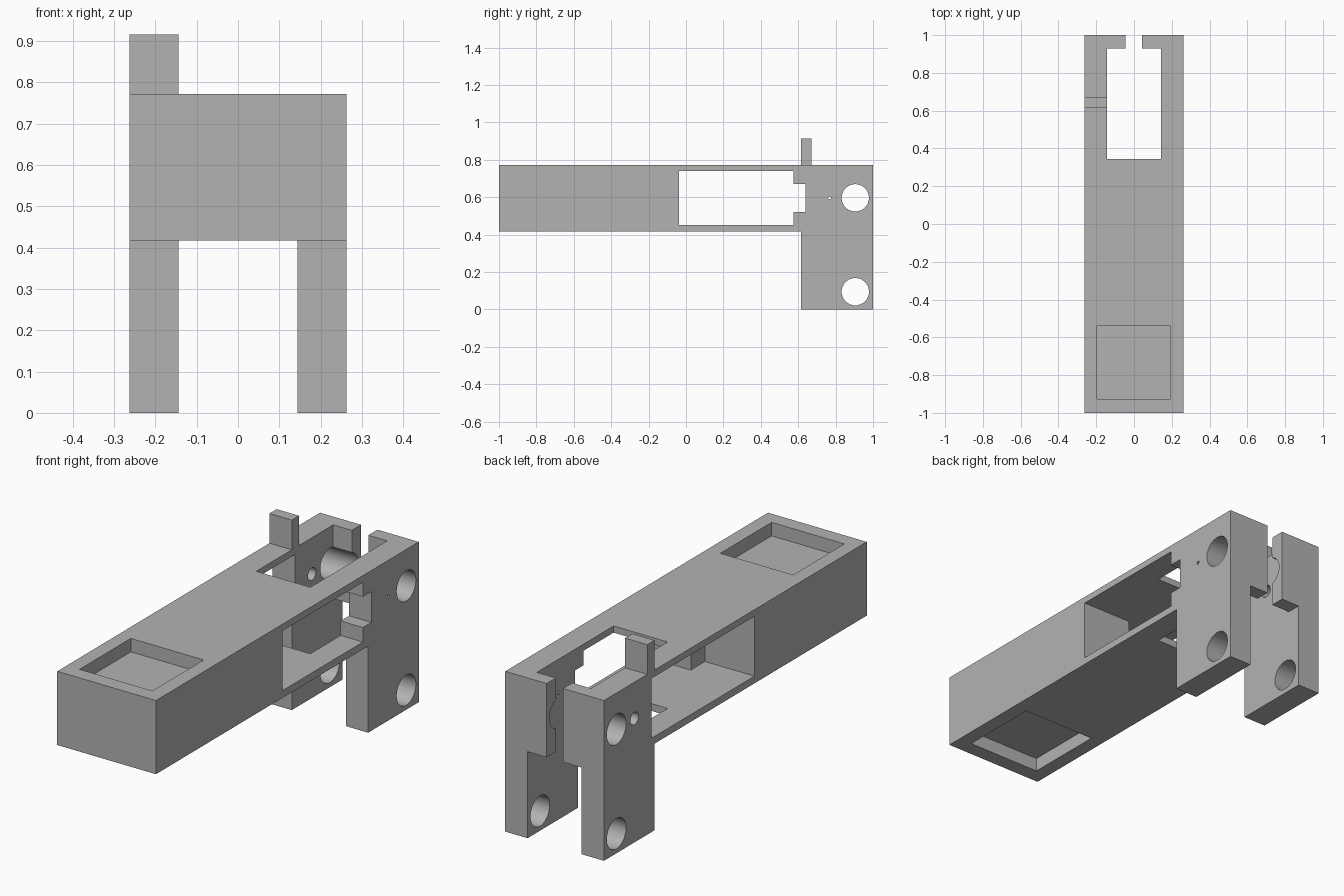
import bpy, bmesh, math
from mathutils import Matrix

cube = bpy.data.objects.get("Cube")
if cube:
    bpy.data.objects.remove(cube, do_unlink=True)

grey = bpy.data.materials.new("plain_grey")
grey.use_nodes = True
COLOUR = (0.45, 0.45, 0.45, 1)
grey.diffuse_color = COLOUR
grey.node_tree.nodes["Principled BSDF"].inputs["Base Color"].default_value = COLOUR


def add_object(name, bm):
    bmesh.ops.recalc_face_normals(bm, faces=bm.faces)
    mesh = bpy.data.meshes.new(name)
    bm.to_mesh(mesh)
    bm.free()
    mesh.materials.append(grey)
    obj = bpy.data.objects.new(name, mesh)
    bpy.context.collection.objects.link(obj)
    return obj


def box(name, x, y, z):
    """Box from (min, max) pairs."""
    bm = bmesh.new()
    bmesh.ops.create_cube(bm, size=1)
    for v in bm.verts:
        v.co = [lo + (c + 0.5) * (hi - lo) for c, (lo, hi) in zip(v.co, (x, y, z))]
    return add_object(name, bm)


def side_profile(name, points, x0, x1):
    """Extrude a (y, z) outline along x."""
    bm = bmesh.new()
    face = bm.faces.new([bm.verts.new((x0, y, z)) for y, z in points])
    moved = bmesh.ops.extrude_face_region(bm, geom=[face])["geom"]
    verts = [g for g in moved if isinstance(g, bmesh.types.BMVert)]
    bmesh.ops.translate(bm, verts=verts, vec=(x1 - x0, 0, 0))
    return add_object(name, bm)


def bore(name, y, z, radius, x0, x1, sides=48):
    """Cylinder along x."""
    bm = bmesh.new()
    turn = Matrix.Translation(((x0 + x1) / 2, y, z)) @ Matrix.Rotation(math.pi / 2, 4, "Y")
    bmesh.ops.create_cone(bm, cap_ends=True, segments=sides, radius1=radius,
                          radius2=radius, depth=x1 - x0, matrix=turn)
    return add_object(name, bm)


def cut(target, cutter):
    cutter.hide_render = True
    mod = target.modifiers.new("cut", "BOOLEAN")
    mod.operation = "DIFFERENCE"
    mod.solver = "EXACT"
    mod.object = cutter
    bpy.context.view_layer.objects.active = target
    bpy.ops.object.modifier_apply(modifier=mod.name)
    bpy.data.objects.remove(cutter, do_unlink=True)


HALF, INNER = 0.263, 0.144
BOTTOM, TOP = 0.417, 0.772
LEG_Y = 0.615

# Arm with the two legs as one bent outline
body = side_profile("body", [(-1, BOTTOM), (LEG_Y, BOTTOM), (LEG_Y, 0),
                             (1, 0), (1, TOP), (-1, TOP)], -HALF, HALF)

# Space between the legs, vertical slot and the narrow rear gap
cut(body, box("leg_gap", (-INNER, INNER), (0.5, 1.2), (-0.2, BOTTOM)))
cut(body, box("slot", (-INNER, INNER), (0.345, 0.93), (0.3, 0.9)))
cut(body, box("rear_gap", (-0.045, 0.043), (0.9, 1.2), (0.3, 0.9)))

# Side window: stepped on the left, longer on the right
cut(body, side_profile("left_window", [
    (-0.037, 0.452), (0.575, 0.452), (0.575, 0.522), (0.64, 0.522),
    (0.64, 0.67), (0.575, 0.67), (0.575, 0.74), (-0.037, 0.74)], -0.05, 0.4))
cut(body, box("right_window", (-0.4, 0), (-0.145, 0.64), (0.452, 0.74)))

# Shallow rectangular recesses above and below
for name, z in (("top_recess", (TOP - 0.065, 0.9)), ("bottom_recess", (0.3, BOTTOM + 0.065))):
    cut(body, box(name, (-0.195, 0.193), (-0.927, -0.537), z))

# Axle holes and small pin holes
for z in (0.597, 0.095):
    cut(body, bore("axle_hole", 0.905, z, 0.073, -0.4, 0.4))
cut(body, bore("left_pin_hole", 0.768, 0.597, 0.008, 0, 0.4, 16))
cut(body, bore("right_pin_hole", 0.768, 0.597, 0.03, -0.4, 0, 32))

# Upright tab on the right wall
tab = box("tab", (-HALF, -INNER), (LEG_Y, 0.67), (TOP, 0.915))

for obj in (body, tab):
    bpy.ops.object.select_all(action="DESELECT")
    obj.select_set(True)
    bpy.context.view_layer.objects.active = obj
    bpy.ops.object.shade_smooth_by_angle(angle=math.radians(30))
